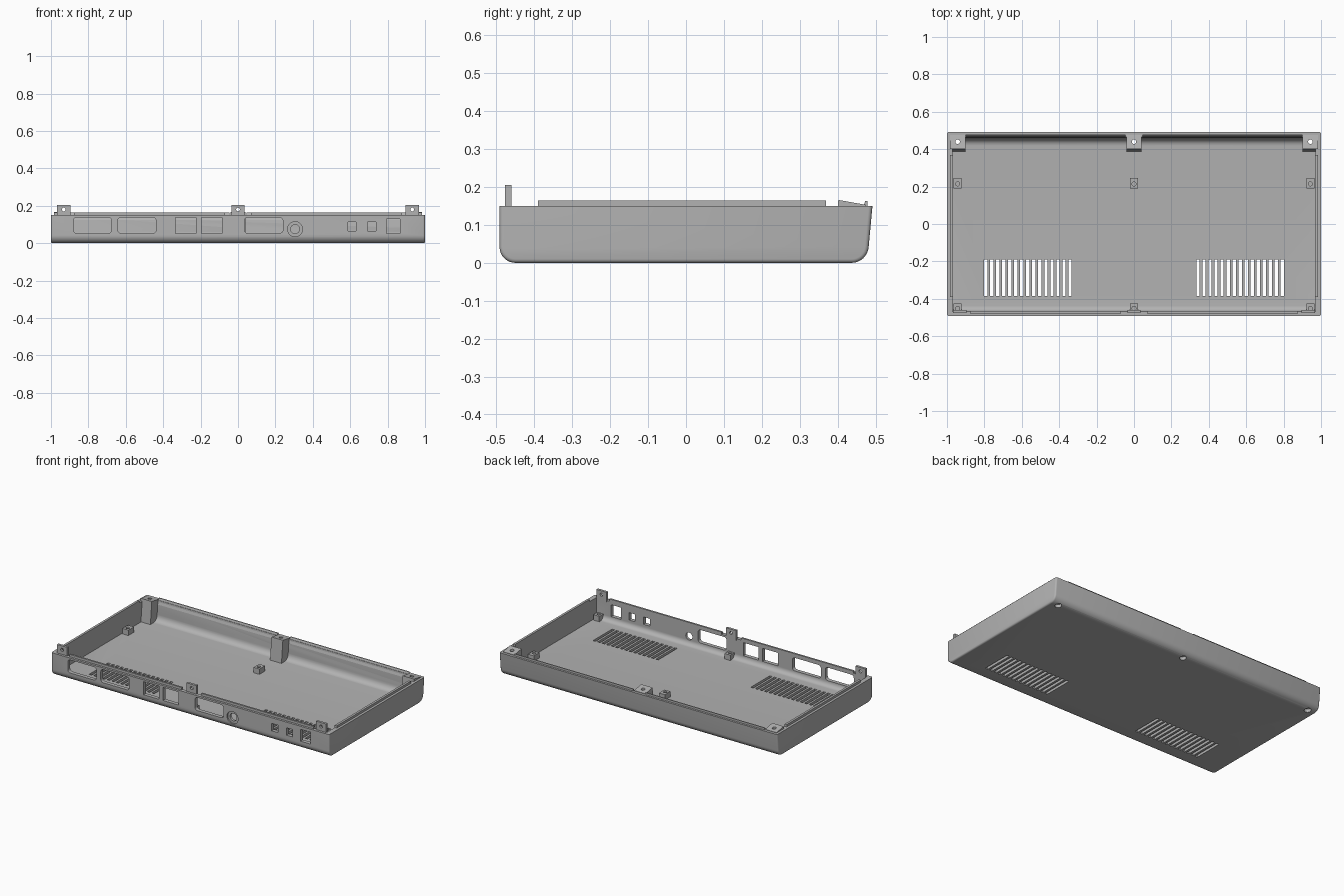
import bpy, bmesh, math
from mathutils import Vector

cube = bpy.data.objects.get("Cube")
if cube:
    bpy.data.objects.remove(cube, do_unlink=True)

GREY = (0.45, 0.45, 0.45, 1)
mat = bpy.data.materials.new("matte grey")
mat.use_nodes = True
mat.diffuse_color = GREY
bsdf = mat.node_tree.nodes["Principled BSDF"]
bsdf.inputs["Base Color"].default_value = GREY
bsdf.inputs["Roughness"].default_value = 0.6

AXES = {"x": lambda p, t: (t, p[0], p[1]),
        "y": lambda p, t: (p[0], t, p[1]),
        "z": lambda p, t: (p[0], p[1], t)}


def arc(cx, cy, r, a0, a1, n=8):
    return [(cx + r * math.cos(math.radians(a0 + (a1 - a0) * i / n)),
             cy + r * math.sin(math.radians(a0 + (a1 - a0) * i / n))) for i in range(n + 1)]


def circle(cx, cy, r):
    return arc(cx, cy, r, 0, 360, 24)[:-1]


def rect(a0, a1, b0, b1, r=0.0):
    if not r:
        return [(a0, b0), (a1, b0), (a1, b1), (a0, b1)]
    return (arc(a0 + r, b0 + r, r, 180, 270, 5) + arc(a1 - r, b0 + r, r, 270, 360, 5)
            + arc(a1 - r, b1 - r, r, 0, 90, 5) + arc(a0 + r, b1 - r, r, 90, 180, 5))


def add_prism(bm, points, axis, t0, t1):
    """Extrude a closed 2D outline along an axis."""
    low = [bm.verts.new(AXES[axis](p, t0)) for p in points]
    high = [bm.verts.new(AXES[axis](p, t1)) for p in points]
    faces = [bm.faces.new(low), bm.faces.new(high)]
    n = len(points)
    for i in range(n):
        j = (i + 1) % n
        faces.append(bm.faces.new((low[i], low[j], high[j], high[i])))
    bmesh.ops.recalc_face_normals(bm, faces=faces)
    return faces


def make(name, prisms, bevel_ends=0.0):
    bm = bmesh.new()
    for prism in prisms:
        faces = add_prism(bm, *prism)
        if bevel_ends:
            top = max(v.co.z for v in bm.verts) - 1e-4
            edges = {e for f in faces[:2] for e in f.edges
                     if min(v.co.z for v in e.verts) < top}
            bmesh.ops.bevel(bm, geom=list(edges), offset=bevel_ends, segments=3,
                            profile=0.5, affect='EDGES', clamp_overlap=True)
    mesh = bpy.data.meshes.new(name)
    bm.to_mesh(mesh)
    bm.free()
    mesh.materials.append(mat)
    obj = bpy.data.objects.new(name, mesh)
    bpy.context.collection.objects.link(obj)
    return obj


def cut(obj, prisms):
    """Subtract a set of prisms and bake the result."""
    cutter = make("cutter", prisms)
    cutter.hide_render = True
    mod = obj.modifiers.new("cut", 'BOOLEAN')
    mod.operation, mod.solver, mod.object = 'DIFFERENCE', 'EXACT', cutter
    bpy.context.view_layer.update()
    baked = bpy.data.meshes.new_from_object(obj.evaluated_get(bpy.context.evaluated_depsgraph_get()))
    obj.modifiers.clear()
    obj.data = baked
    bpy.data.objects.remove(cutter, do_unlink=True)


# Tray shell: rounded lower edges, leaning back wall
outer = ([(-0.492, 0.15)] + arc(-0.45, 0.042, 0.042, 180, 270)
         + arc(0.437, 0.045, 0.045, -90, -5) + [(0.492, 0.15)])
inner = ([(-0.467, 0.3)] + arc(-0.437, 0.05, 0.03, 180, 270)
         + arc(0.417, 0.06, 0.04, -90, -5) + [(0.466, 0.15), (0.466, 0.3)])
shell = make("tray_shell", [(outer, "x", -1, 1)], bevel_ends=0.01)
cut(shell, [(inner, "x", -0.97, 0.97)])

# Vent slots, mirrored left and right
slots = []
for side in (-1, 1):
    for i in range(15):
        x = side * (0.342 + i * 0.0322)
        slots.append((rect(x - 0.009, x + 0.009, -0.385, -0.19), "z", -0.05, 0.05))
cut(shell, slots)

# Front connector openings
ports = [rect(a, a + 0.205, 0.053, 0.138, 0.018) for a in (-0.88, -0.643, 0.035)]
ports += [rect(a, a + 0.11, 0.053, 0.138) for a in (-0.335, -0.195)]
ports += [rect(0.587, 0.632, 0.065, 0.113), rect(0.693, 0.737, 0.065, 0.113),
          rect(0.795, 0.865, 0.053, 0.13), circle(0.305, 0.075, 0.024)]
cut(shell, [(p, "y", -0.6, -0.44) for p in ports])
cut(shell, [(circle(0.305, 0.075, 0.04), "y", -0.6, -0.483)])

# Screw recesses in the underside
COLUMNS = {"right": -0.943, "middle": 0.0, "left": 0.943}
cut(shell, [(circle(x, 0.44, 0.02), "z", -0.05, 0.08) for x in COLUMNS.values()])

boss_side = [(0.388, 0.021), (0.472, 0.021), (0.475, 0.153), (0.402, 0.166)]
for side, x in COLUMNS.items():
    # Tall rear screw post
    post = make(f"rear_post_{side}", [(boss_side, "x", x - 0.041, x + 0.041)])
    cut(post, [(circle(x, 0.44, 0.012), "z", -0.05, 0.3)])

    # Front upright tab with a screw hole
    tab = make(f"front_tab_{side}", [(rect(x * 0.988 - 0.036, x * 0.988 + 0.036, 0.14, 0.205),
                                      "y", -0.477, -0.461)])
    cut(tab, [(circle(x * 0.988, 0.18, 0.01), "y", -0.6, -0.3)])

    # Low standoffs on the floor
    for row, y0, y1 in (("rear", 0.19, 0.247), ("front", -0.469, -0.425)):
        mid = (y0 + y1) / 2
        standoff = make(f"{row}_standoff_{side}",
                        [(rect(x - 0.021, x + 0.021, y0, y1), "z", 0.018, 0.055)])
        cut(standoff, [(circle(x, mid - 0.004, 0.011), "z", 0.03, 0.1)])

# Raised locating lips around the rim
rear_lip = [(0.46, 0.125), (0.479, 0.125), (0.479, 0.163), (0.473, 0.163)]
for side, s in (("right", -1), ("left", 1)):
    xs = sorted((s * 0.07, s * 0.878))
    make(f"front_lip_{side}", [(rect(-0.478, -0.466, 0.142, 0.165), "x", *xs)])
    make(f"rear_lip_{side}", [(rear_lip, "x", *sorted((s * 0.045, s * 0.9)))])
    xs = sorted((s * 0.969, s * 0.984))
    make(f"side_lip_{side}", [(rect(-0.39, 0.37, 0.13, 0.165), "x", *xs)])

# Smooth the rounded edges, keep the corners crisp
bpy.ops.object.select_all(action='DESELECT')
shell.select_set(True)
bpy.context.view_layer.objects.active = shell
bpy.ops.object.shade_smooth_by_angle(angle=math.radians(35))
